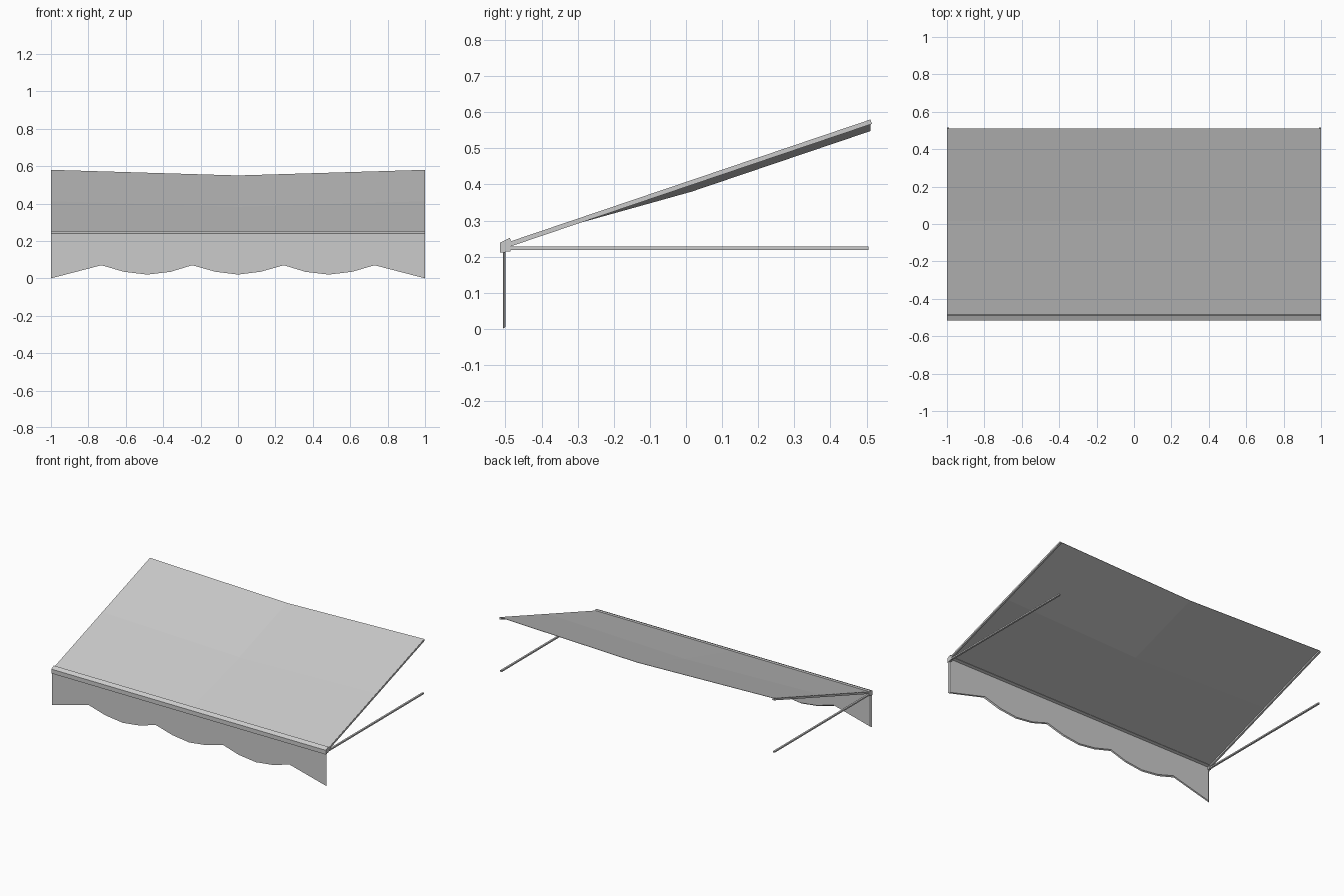
import bpy, bmesh
from mathutils import Vector

if "Cube" in bpy.data.objects:
    bpy.data.objects.remove(bpy.data.objects["Cube"])


def make_object(name, bm):
    bmesh.ops.recalc_face_normals(bm, faces=bm.faces)
    mesh = bpy.data.meshes.new(name)
    bm.to_mesh(mesh)
    bm.free()
    ob = bpy.data.objects.new(name, mesh)
    bpy.context.collection.objects.link(ob)
    return ob


def loft(name, loop_a, loop_b):
    """Closed solid between two matching outlines."""
    bm = bmesh.new()
    a = [bm.verts.new(p) for p in loop_a]
    b = [bm.verts.new(p) for p in loop_b]
    bm.faces.new(a)
    bm.faces.new(b[::-1])
    n = len(a)
    for i in range(n):
        j = (i + 1) % n
        bm.faces.new((a[i], b[i], b[j], a[j]))
    return make_object(name, bm)


def extrude_x(name, profile, x0, x1):
    return loft(name, [(x0, y, z) for y, z in profile],
                [(x1, y, z) for y, z in profile])


def strut(name, side, p, q, h, w=0.012):
    """Square bar in the y-z plane; p and q are its top edge."""
    d = (Vector(q) - Vector(p)).normalized()
    n = Vector((d.y, -d.x)) * h
    prof = [p, q, Vector(q) + n, Vector(p) + n]
    extrude_x(name, prof, side * (1 - w), side)


# Fabric canopy sagging along its centre line
bm = bmesh.new()
rows = [[(-0.49, 0.241), (-0.49, 0.241)],
        [(0.015, 0.412), (0.015, 0.382)],
        [(0.511, 0.580), (0.511, 0.550)]]
grid = [[bm.verts.new((x, *(mid if x == 0 else edge)))
         for x in (-0.999, 0, 0.999)] for edge, mid in rows]
for r in range(2):
    for c in range(2):
        bm.faces.new((grid[r][c], grid[r][c + 1],
                      grid[r + 1][c + 1], grid[r + 1][c]))
canopy = make_object("canopy", bm)
solid = canopy.modifiers.new("thickness", 'SOLIDIFY')
solid.thickness = 0.002

# Front rail
extrude_x("front_rail", [(-0.515, 0.211), (-0.515, 0.239), (-0.488, 0.252),
                         (-0.483, 0.238), (-0.500, 0.232), (-0.500, 0.211)],
          -1, 1)

# Scalloped valance, back face slightly inset
half = [(0, 0.02), (0.12, 0.035), (0.245, 0.07), (0.36, 0.035),
        (0.485, 0.02), (0.61, 0.035), (0.73, 0.07), (1, 0)]
edge = [(-x, z) for x, z in half[:0:-1]] + half
outline = edge + [(1, 0.215), (-1, 0.215)]
loft("valance", [(x, -0.507, z) for x, z in outline],
     [(x * 0.99, -0.500, z + (0.006 if z < 0.2 else 0)) for x, z in outline])

# Side rafters, horizontal arms and hinge brackets
for side, label in ((-1, "left"), (1, "right")):
    strut("rafter_" + label, side, (-0.495, 0.238), (0.511, 0.579), 0.012)
    strut("arm_" + label, side, (-0.492, 0.228), (0.506, 0.228), 0.009)
    extrude_x("bracket_" + label, [(-0.502, 0.215), (-0.502, 0.240),
                                   (-0.486, 0.240), (-0.486, 0.215)],
              side * 0.985, side)
